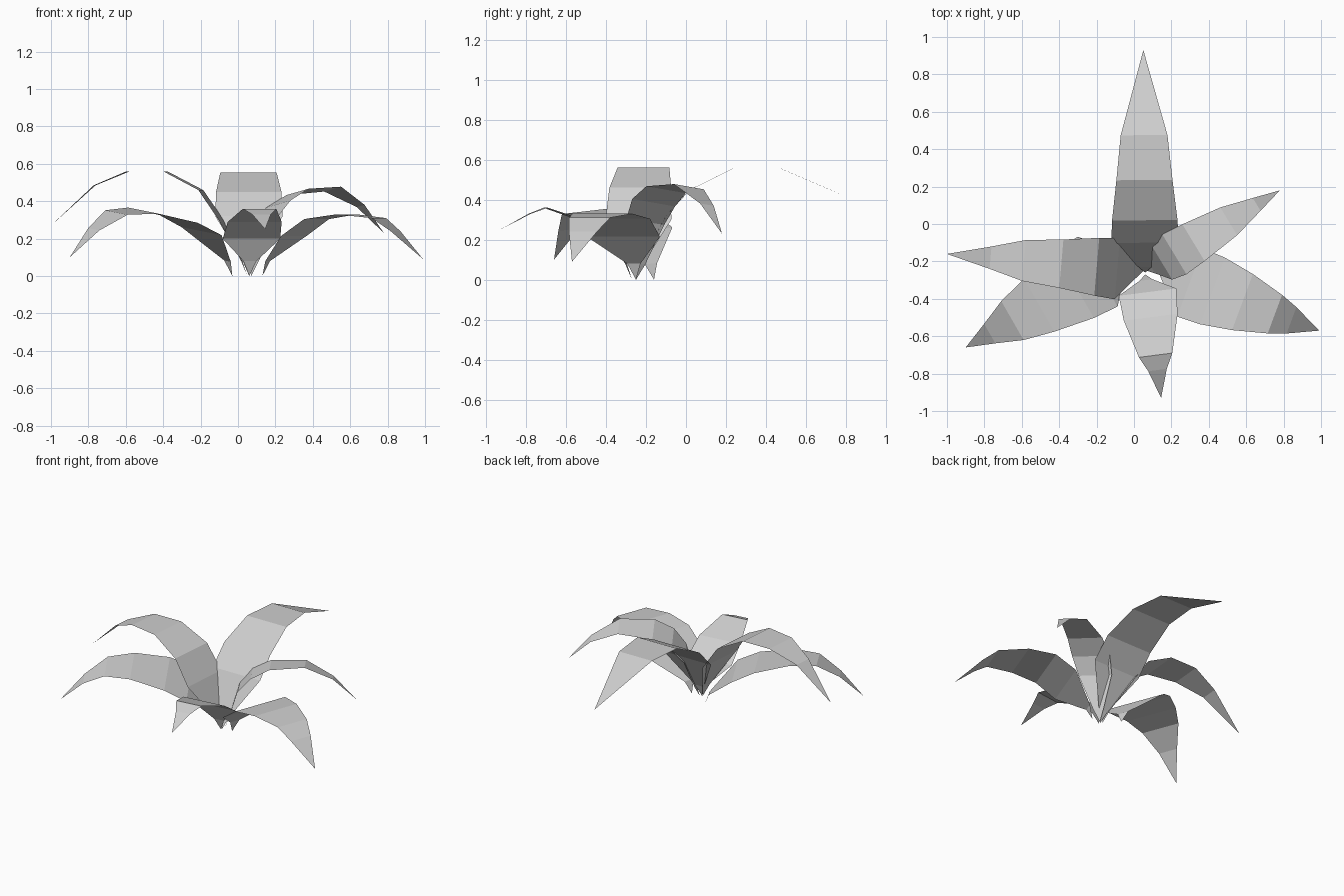
import bpy
import bmesh
from mathutils import Vector

cube = bpy.data.objects.get("Cube")
if cube:
    bpy.data.objects.remove(cube, do_unlink=True)

# Single pale grey leaf colour
leaf_grey = bpy.data.materials.new("pale_grey")
leaf_grey.use_nodes = True
colour = (0.62, 0.62, 0.62, 1.0)
leaf_grey.diffuse_color = colour
leaf_grey.node_tree.nodes["Principled BSDF"].inputs["Base Color"].default_value = colour

# Narrow stalk end shared by every leaf: distance outward, height, half width
NECK = (0.03, 0.08, 0.035)


def make_leaf(name, root, tip, stations, tilt=0.0):
    """Flat-faced arching blade from a root point on the ground to a pointed tip.
    Each station is (distance outward, height, half width)."""
    start, end = Vector((*root, 0)), Vector(tip)
    outward = Vector((end.x - start.x, end.y - start.y, 0)).normalized()
    side = Vector((outward.y, -outward.x, tilt))

    bm = bmesh.new()
    rows = [[bm.verts.new(start)]]
    for distance, height, half in [NECK] + stations:
        centre = start + outward * distance + Vector((0, 0, height))
        rows.append([bm.verts.new(centre + side * half),
                     bm.verts.new(centre - side * half)])
    rows.append([bm.verts.new(end)])

    # Join neighbouring rows into quads, with triangles at both ends
    for near, far in zip(rows, rows[1:]):
        bm.faces.new(near + far[::-1])
    bm.normal_update()
    for face in bm.faces:
        if face.normal.z < 0:
            face.normal_flip()

    mesh = bpy.data.meshes.new(name)
    bm.to_mesh(mesh)
    bm.free()
    mesh.materials.append(leaf_grey)
    leaf = bpy.data.objects.new(name, mesh)
    bpy.context.collection.objects.link(leaf)
    return leaf


# Tall back and right-hand leaves
make_leaf("back_leaf", (0.06, -0.26), (0.05, 0.93, 0.36),
          [(0.16, 0.32, 0.18), (0.28, 0.45, 0.175),
           (0.495, 0.555, 0.15), (0.735, 0.555, 0.125)])
make_leaf("right_upper_leaf", (0.05, -0.25), (-1.0, -0.16, 0.27),
          [(0.14, 0.3, 0.165), (0.25, 0.46, 0.155), (0.44, 0.56, 0.13),
           (0.64, 0.56, 0.11), (0.82, 0.485, 0.06)])

# Low, broad leaves
make_leaf("right_lower_leaf", (-0.03, -0.16), (-0.9, -0.66, 0.1),
          [(0.19, 0.24, 0.215), (0.33, 0.305, 0.205), (0.55, 0.35, 0.163),
           (0.715, 0.34, 0.12), (0.855, 0.25, 0.06)], tilt=0.1)
make_leaf("left_lower_leaf", (0.13, -0.25), (0.99, -0.57, 0.09),
          [(0.18, 0.215, 0.195), (0.31, 0.305, 0.19), (0.48, 0.33, 0.16),
           (0.665, 0.31, 0.11), (0.76, 0.24, 0.075)])

# Small front leaf and the upper left leaf
make_leaf("front_leaf", (0.06, -0.27), (0.145, -0.93, 0.25),
          [(0.095, 0.2, 0.155), (0.23, 0.29, 0.145),
           (0.435, 0.36, 0.09), (0.515, 0.33, 0.05)])
make_leaf("left_upper_leaf", (0.07, -0.25), (0.78, 0.18, 0.23),
          [(0.09, 0.29, 0.11), (0.17, 0.385, 0.125), (0.29, 0.45, 0.115),
           (0.51, 0.465, 0.087), (0.685, 0.375, 0.04)], tilt=0.15)
